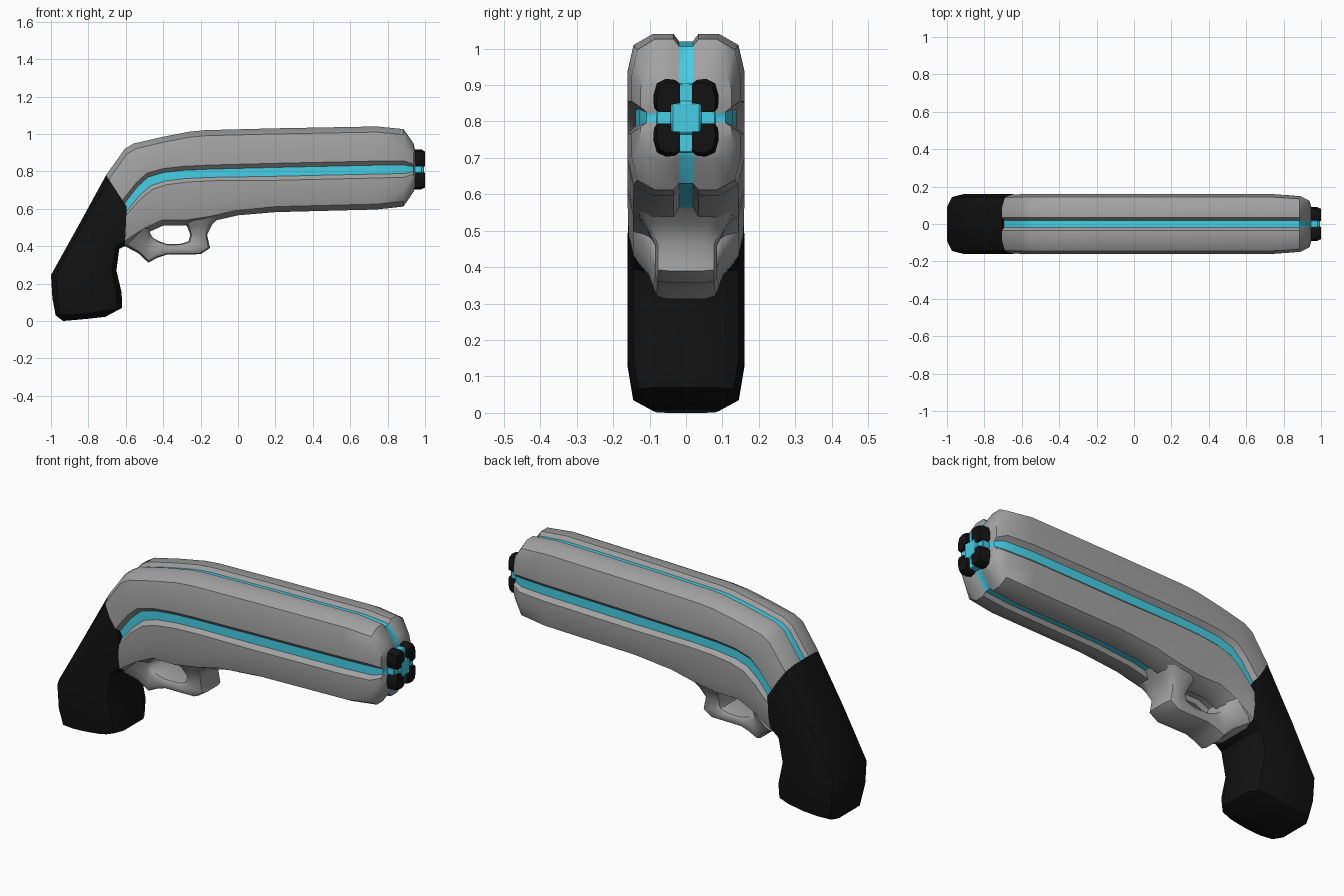
import bpy, bmesh
from math import radians
from mathutils import Vector

if "Cube" in bpy.data.objects:
    bpy.data.objects.remove(bpy.data.objects["Cube"])


def material(name, color):
    m = bpy.data.materials.new(name)
    m.diffuse_color = color
    m.use_nodes = True
    m.node_tree.nodes["Principled BSDF"].inputs["Base Color"].default_value = m.diffuse_color
    return m


GREY = material("grey", (0.36, 0.36, 0.36, 1))
CYAN = material("cyan", (0.06, 0.62, 0.78, 1))
BLACK = material("black", (0.006, 0.006, 0.006, 1))


def finish(name, bm, mats, angle=40):
    bmesh.ops.recalc_face_normals(bm, faces=bm.faces)
    me = bpy.data.meshes.new(name)
    bm.to_mesh(me)
    bm.free()
    for m in mats:
        me.materials.append(m)
    ob = bpy.data.objects.new(name, me)
    bpy.context.collection.objects.link(ob)
    me.polygons.foreach_set("use_smooth", [True] * len(me.polygons))
    me.set_sharp_from_angle(angle=radians(angle))
    return ob


def grooved(h, w):
    # quarter section, side groove to top groove: (half width, distance from middle)
    k = min(1, h / 0.22)
    g = w / 0.16
    return [(w - 0.022 * g, 0.024 * k), (w, 0.046 * k), (w, h - 0.1 * k), (w * 0.9, h - 0.03 * k),
            (w * 0.57, h), (0.034, h), (0.019, h - 0.02 * k)]


def rounded(h, w):
    k = min(1, h / 0.2)
    return [(w, 0), (w, h - 0.1 * k), (w * 0.9, h - 0.03 * k), (w * 0.57, h)]


def ring(top, mid, bot, w, quarter):
    t, m, b = Vector(top), Vector(mid), Vector(bot)

    def half(end):
        d = end - m
        q = quarter(d.length, w)
        d.normalize()
        right = [(m.x + d.x * s, y, m.y + d.y * s) for y, s in q]
        return right, [(x, -y, z) for x, y, z in reversed(right)]

    ur, ul = half(t)
    lr, ll = half(b)
    if quarter is rounded:      # side point is shared by both halves
        ll, lr = ll[:], lr[1:]
        return ur + ul + ll[::-1][1:] + lr[::-1]
    return ur + ul + ll[::-1] + lr[::-1]


def loft(name, stations, quarter, mats, stripe=None):
    bm = bmesh.new()
    rings = [[bm.verts.new(p) for p in ring(*s, quarter)] for s in stations]
    n = len(rings[0])
    for j, (a, b) in enumerate(zip(rings, rings[1:])):
        for i in range(n):
            k = (i + 1) % n
            f = bm.faces.new((a[i], a[k], b[k], b[i]))
            if stripe:
                f.material_index = stripe(i, j)
    bm.faces.new(rings[0])
    bm.faces.new(rings[-1][::-1])
    return finish(name, bm, mats)


# body with four inlaid glowing strips: top, middle, bottom, half width
SEAM = ((-0.705, 0.78), (-0.595, 0.61), (-0.605, 0.40), 0.158)
body = [
    ((0.95, 0.90), (0.95, 0.81), (0.95, 0.715), 0.08),
    ((0.938, 0.95), (0.938, 0.81), (0.938, 0.69), 0.125),
    ((0.885, 1.026), (0.89, 0.81), (0.885, 0.612), 0.149),
    ((0.74, 1.04), (0.74, 0.809), (0.74, 0.596), 0.16),
    ((0.2, 1.03), (0.2, 0.797), (0.2, 0.582), 0.16),
    ((-0.18, 1.02), (-0.15, 0.788), (0.0, 0.565), 0.16),
    ((-0.26, 1.012), (-0.29, 0.782), (-0.13, 0.535), 0.16),
    ((-0.40, 0.985), (-0.40, 0.77), (-0.27, 0.512), 0.16),
    ((-0.56, 0.948), (-0.47, 0.748), (-0.40, 0.51), 0.16),
    ((-0.605, 0.92), (-0.53, 0.695), (-0.50, 0.465), 0.16),
    SEAM,
]


def strip_faces(i, j):
    on_strip = i % 7 == 6
    behind_guard = i == 20 and j > 5
    return 1 if on_strip and not behind_guard else 0


loft("body", body, grooved, [GREY, CYAN], strip_faces)

# grip
loft("grip", [
    SEAM,
    ((-0.85, 0.515), (-0.74, 0.45), (-0.635, 0.385), 0.16),
    ((-1.0, 0.245), (-0.82, 0.26), (-0.65, 0.27), 0.16),
    ((-0.992, 0.12), (-0.81, 0.13), (-0.622, 0.15), 0.16),
    ((-0.975, 0.03), (-0.80, 0.04), (-0.62, 0.07), 0.145),
    ((-0.935, 0.0), (-0.82, 0.01), (-0.71, 0.022), 0.09),
], rounded, [BLACK])

# trigger guard: outer point, inner point, half width
guard = [
    ((-0.08, 0.57), (-0.29, 0.53), 0.13),
    ((-0.135, 0.52), (-0.27, 0.50), 0.11),
    ((-0.165, 0.46), (-0.255, 0.46), 0.085),
    ((-0.15, 0.39), (-0.265, 0.425), 0.085),
    ((-0.20, 0.357), (-0.31, 0.412), 0.085),
    ((-0.38, 0.355), (-0.38, 0.411), 0.085),
    ((-0.43, 0.338), (-0.425, 0.428), 0.088),
    ((-0.48, 0.312), (-0.455, 0.445), 0.09),
    ((-0.53, 0.36), (-0.47, 0.47), 0.105),
    ((-0.605, 0.40), (-0.465, 0.53), 0.145),
]
loft("trigger_guard", [(o, ((o[0] + i[0]) / 2, (o[1] + i[1]) / 2), i, w) for o, i, w in guard],
     rounded, [GREY])

# muzzle: four corner blocks around a glowing cross
CORNER = [(0.018, 0.046), (0.018, 0.095), (0.03, 0.104), (0.055, 0.107), (0.08, 0.095), (0.09, 0.06),
          (0.088, 0.028), (0.08, 0.018), (0.045, 0.018), (0.045, 0.04)]
CZ = 0.81
for sy, side in ((1, "right"), (-1, "left")):
    for sz, level in ((1, "upper"), (-1, "lower")):
        bm = bmesh.new()
        rows = [[bm.verts.new((x, sy * y * s, CZ + sz * z * s)) for y, z in CORNER]
                for x, s in ((0.93, 1), (0.98, 1), (1.0, 0.9))]
        n = len(CORNER)
        for a, b in zip(rows, rows[1:]):
            for i in range(n):
                k = (i + 1) % n
                bm.faces.new((a[i], a[k], b[k], b[i]))
        bm.faces.new(rows[0])
        bm.faces.new(rows[-1])
        finish(f"muzzle_{level}_{side}", bm, [BLACK])


def box(name, x0, x1, hy, hz, bevel):
    bm = bmesh.new()
    bmesh.ops.create_cube(bm, size=1)
    for v in bm.verts:
        v.co = ((x0 + x1) / 2 + v.co.x * (x1 - x0), v.co.y * 2 * hy, CZ + v.co.z * 2 * hz)
    bmesh.ops.bevel(bm, geom=bm.edges[:], offset=bevel, segments=1, affect='EDGES')
    finish(name, bm, [CYAN])


box("muzzle_core", 0.93, 0.995, 0.043, 0.046, 0.008)
box("muzzle_cross_bar", 0.93, 0.985, 0.082, 0.02, 0.004)
box("muzzle_cross_post", 0.93, 0.985, 0.02, 0.096, 0.004)
